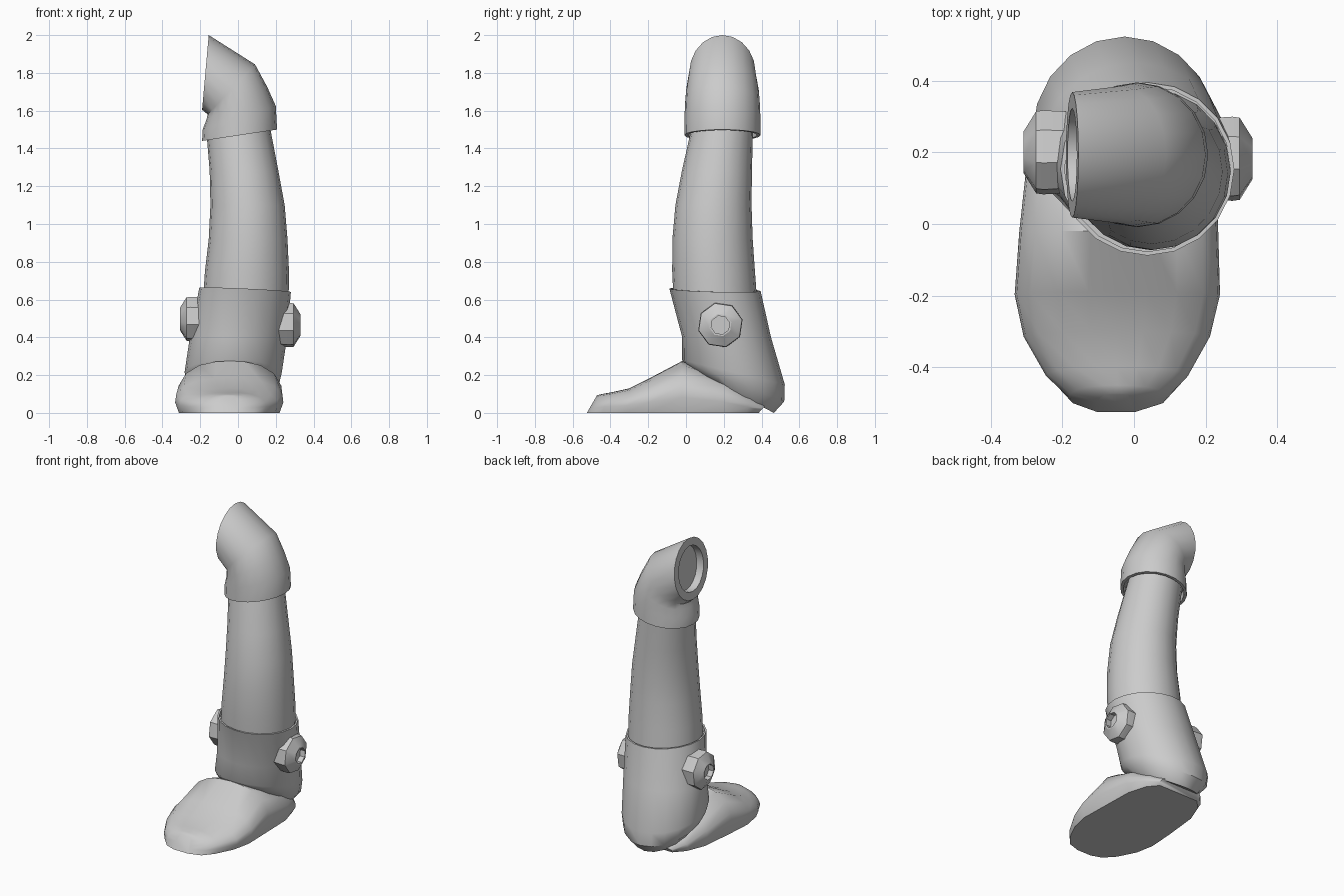
import bpy, math
from mathutils import Vector as V

if "Cube" in bpy.data.objects:
    bpy.data.objects.remove(bpy.data.objects["Cube"])


def loft(name, rings, angle=40):
    """Skin a list of equal-length point rings and cap both ends."""
    n = len(rings[0])
    verts = [p for r in rings for p in r]
    faces = [(k * n + i, k * n + (i + 1) % n, (k + 1) * n + (i + 1) % n, (k + 1) * n + i)
             for k in range(len(rings) - 1) for i in range(n)]
    faces += [tuple(range(n))[::-1], tuple(range(len(verts) - n, len(verts)))]
    me = bpy.data.meshes.new(name)
    me.from_pydata(verts, [], faces)
    ob = bpy.data.objects.new(name, me)
    bpy.context.collection.objects.link(ob)
    bpy.ops.object.select_all(action='DESELECT')
    ob.select_set(True)
    bpy.context.view_layer.objects.active = ob
    bpy.ops.object.mode_set(mode='EDIT')
    bpy.ops.mesh.select_all(action='SELECT')
    bpy.ops.mesh.normals_make_consistent(inside=False)
    bpy.ops.object.mode_set(mode='OBJECT')
    bpy.ops.object.shade_smooth_by_angle(angle=math.radians(angle))
    return ob


def ellipse(c, u, v, n=20):
    c, u, v = V(c), V(u), V(v)
    return [c + u * math.cos(2 * math.pi * i / n) + v * math.sin(2 * math.pi * i / n)
            for i in range(n)]


def shrink(ring, s, d):
    c = sum(ring, V()) / len(ring)
    return [c + (p - c) * s + V(d) for p in ring]


# Shin: z, x range, y range
shin = []
for z, xl, xr, yf, yb in [(0.60, -.185, .268, -.066, .376), (0.75, -.175, .270, -.073, .365),
                          (0.92, -.155, .262, -.072, .353), (1.10, -.146, .247, -.056, .347),
                          (1.28, -.150, .214, -.022, .349), (1.52, -.170, .168, .032, .355)]:
    shin.append(ellipse(((xl + xr) / 2, (yf + yb) / 2, z), ((xr - xl) / 2, 0, 0),
                        (0, (yb - yf) / 2, 0)))
loft("shin", shin)

# Ankle shell and heel: front y,z  back y,z  x range  left-right tilt
ankle = []
for fy, fz, by, bz, xl, xr, t in [(-.088, .658, .395, .645, -.205, .280, -.011),
                                  (-.020, .400, .450, .400, -.255, .260, 0),
                                  (-.020, .280, .523, .150, -.283, .232, 0),
                                  (-.010, .265, .520, .060, -.270, .220, 0),
                                  (.020, .235, .465, .000, -.220, .175, 0)]:
    ankle.append(ellipse(((xl + xr) / 2, (fy + by) / 2, (fz + bz) / 2), ((xr - xl) / 2, 0, t),
                         (0, (by - fy) / 2, (bz - fz) / 2)))
rim = shrink(ankle[0], .955, (0, 0, 0))
loft("ankle_shell", [shrink(rim, 1, (0, 0, -.03)), rim] + ankle)

# Foot: top y, bottom y, x range, height, over one flat-soled cross-section
half = [(.93, 0), (1, .3), (.98, .52), (.84, .76), (.58, .92), (.28, .985)]
section = half + [(0, 1)] + [(-s, t) for s, t in half[::-1]]
foot = []
for yt, yb, xl, xr, h in [(-.472, -.525, -.105, .005, .092), (-.450, -.500, -.180, .090, .099),
                          (-.400, -.435, -.245, .150, .108), (-.300, -.320, -.308, .212, .130),
                          (-.190, -.200, -.333, .240, .185), (-.020, -.020, -.320, .235, .275),
                          (.200, .200, -.296, .228, .195), (.350, .320, -.245, .190, .100),
                          (.430, .385, -.180, .130, .050)]:
    foot.append([V(((xl + xr) / 2 + s * (xr - xl) / 2, yb + (yt - yb) * t, h * t))
                 for s, t in section])
loft("foot", foot, 45)

# Knee elbow: left x,z  right x,z  y radius, ending in a recessed socket
knee = []
for lx, lz, rx, rz, ry in [(-.190, 1.440, .207, 1.500, .202), (-.187, 1.500, .200, 1.625, .201),
                           (-.168, 1.550, .155, 1.725, .198), (-.160, 1.580, .090, 1.845, .192),
                           (-.190, 1.605, -.155, 2.000, .175)]:
    knee.append(ellipse(((lx + rx) / 2, .193, (lz + rz) / 2),
                        ((rx - lx) / 2, 0, (rz - lz) / 2), (0, ry, 0)))
socket = shrink(knee[-1], .74, (0, 0, 0))
lip = shrink(knee[0], .91, (0, 0, 0))
loft("knee_elbow", [shrink(lip, 1, (0, 0, .05)), lip] + knee
     + [socket, shrink(socket, 1, (.05, 0, -.004))])

# Ankle bolts: octagonal, tapered, with a blind hole
for name, side, y, z, tip in [("left_bolt", -1, .200, .497, .308), ("right_bolt", 1, .182, .465, .330)]:
    prof = [(tip - .15, .115), (tip - .055, .121), (tip - .035, .118), (tip, .060),
            (tip, .050), (tip - .035, .050)]
    a = math.radians(14)
    loft(name, [ellipse((side * x, y, z), (0, r * math.cos(a), r * math.sin(a)),
                        (0, -r * math.sin(a), r * math.cos(a)), 8) for x, r in prof], 25)
